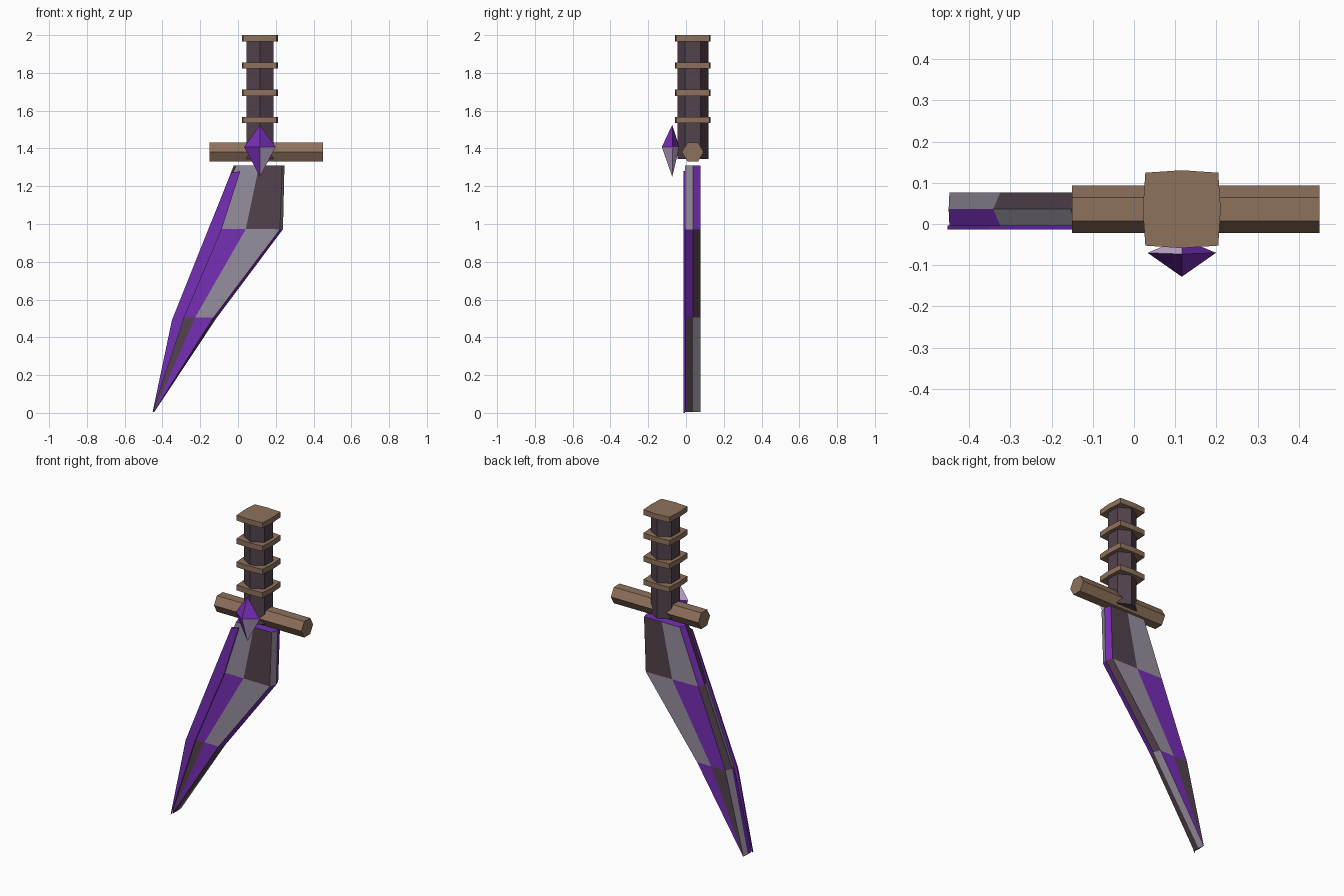
import bpy, bmesh, math

if "Cube" in bpy.data.objects:
    bpy.data.objects.remove(bpy.data.objects["Cube"])


def material(name, rgb):
    m = bpy.data.materials.new(name)
    lin = [((c / 255 + 0.055) / 1.055) ** 2.4 for c in rgb]
    m.diffuse_color = (*lin, 1)
    m.use_nodes = True
    m.node_tree.nodes["Principled BSDF"].inputs["Base Color"].default_value = m.diffuse_color
    return m


purple = material("purple", (118, 46, 182))
grey = material("grey", (150, 142, 157))
dark = material("dark_brown", (82, 66, 76))
brown = material("brown", (142, 113, 92))
lavender = material("lavender", (200, 174, 214))

CX, CY = 0.116, 0.036     # axis of the handle


def add_object(name, bm, mats):
    bmesh.ops.recalc_face_normals(bm, faces=bm.faces)
    mesh = bpy.data.meshes.new(name)
    bm.to_mesh(mesh)
    bm.free()
    for m in mats:
        mesh.materials.append(m)
    ob = bpy.data.objects.new(name, mesh)
    bpy.context.collection.objects.link(ob)
    return ob


def loft(name, rings, mats, rule=lambda row, col: 0, cap=0):
    """Skin a list of point rings, colouring each side face by row and column."""
    bm = bmesh.new()
    vs = [[bm.verts.new(p) for p in ring] for ring in rings]
    n = len(vs[0])
    for r in range(len(vs) - 1):
        for c in range(n):
            d = (c + 1) % n
            f = bm.faces.new((vs[r][c], vs[r][d], vs[r + 1][d], vs[r + 1][c]))
            f.material_index = rule(r, c)
    for ring in (vs[0], vs[-1]):
        bm.faces.new(ring).material_index = cap
    return add_object(name, bm, mats)


def hexagon(r, turn):
    return [(r * math.cos(math.radians(60 * i + turn)),
             r * math.sin(math.radians(60 * i + turn))) for i in range(6)]


# Handle: six-sided grip with corners to front and back
loft("handle", [[(CX + a, CY + b, z) for a, b in hexagon(0.082, 30)]
                for z in (1.345, 1.985)], [dark])

# Grip bands: squares with slightly bowed sides
band = []
for i in range(8):
    a = math.radians(45 * i)
    r = 0.0945 if i % 2 == 0 else 0.0885 * math.sqrt(2)
    band.append((CX + r * math.cos(a), CY + r * math.sin(a)))
for i in range(4):
    z0 = 1.534 + 0.1443 * i
    loft("grip_band", [[(x, y, z) for x, y in band] for z in (z0, z0 + 0.033)], [brown])

# Crossguard: six-sided bar
loft("crossguard", [[(x, CY + a, 1.381 + b) for a, b in hexagon(0.0575, 0)]
                    for x in (-0.15, 0.45)], [brown])

# Gem: flattened-back diamond in front of the guard
bm = bmesh.new()
top = bm.verts.new((CX, -0.073, 1.525))
bottom = bm.verts.new((CX, -0.073, 1.25))
girdle = [bm.verts.new(p) for p in ((CX - 0.083, -0.07, 1.408), (CX, -0.128, 1.408),
                                    (CX + 0.083, -0.07, 1.408), (CX, -0.035, 1.408))]
for i in range(4):
    a, b = girdle[i], girdle[(i + 1) % 4]
    bm.faces.new((a, b, top)).material_index = 1 if i == 3 else 0
    bm.faces.new((b, a, bottom)).material_index = 1 if i in (1, 2) else 0
add_object("gem", bm, [purple, lavender])

# Blade body: ridged on both edges, checkered in three colours
F, B = -0.005, 0.077      # front and back faces
rows = [  # left ridge x, left z, right ridge x, right z, bevel
    (-0.022, 1.31, 0.246, 1.31, 0.012),
    (-0.155, 0.975, 0.238, 0.972, 0.016),
    (-0.342, 0.505, -0.112, 0.505, 0.018),
    (-0.45, 0.004, -0.444, 0.004, 0.002),
]
rings = []
for xl, zl, xr, zr, bev in rows:
    a, b, m, zm = xl + bev, xr - bev, (xl + xr) / 2, (zl + zr) / 2
    rings.append([(xl, CY, zl), (a, F, zl), (m, F, zm), (b, F, zr),
                  (xr, CY, zr), (b, B, zr), (m, B, zm), (a, B, zl)])
checker = (1, 0, 1, 0, 2, 1, 0, 2)
loft("blade", rings, [purple, grey, dark],
     lambda row, col: (checker[col] + 1 - row) % 3)

# Blade trim: raised strip along the left of the front
trim = [(-0.037, 1.27), (-0.16, 0.965), (-0.35, 0.49), (-0.453, 0.0),
        (-0.449, 0.01), (-0.285, 0.505), (-0.087, 0.97), (0.012, 1.28)]
bm = bmesh.new()
strip = [[bm.verts.new((x, y, z)) for x, z in trim] for y in (-0.013, -0.004)]
for i in range(7):
    bm.faces.new((strip[0][i], strip[0][i + 1], strip[1][i + 1], strip[1][i]))
bm.faces.new((strip[0][7], strip[0][0], strip[1][0], strip[1][7]))
for s in strip:
    for i in range(3):
        bm.faces.new((s[i], s[i + 1], s[6 - i], s[7 - i]))
add_object("blade_trim", bm, [purple])
